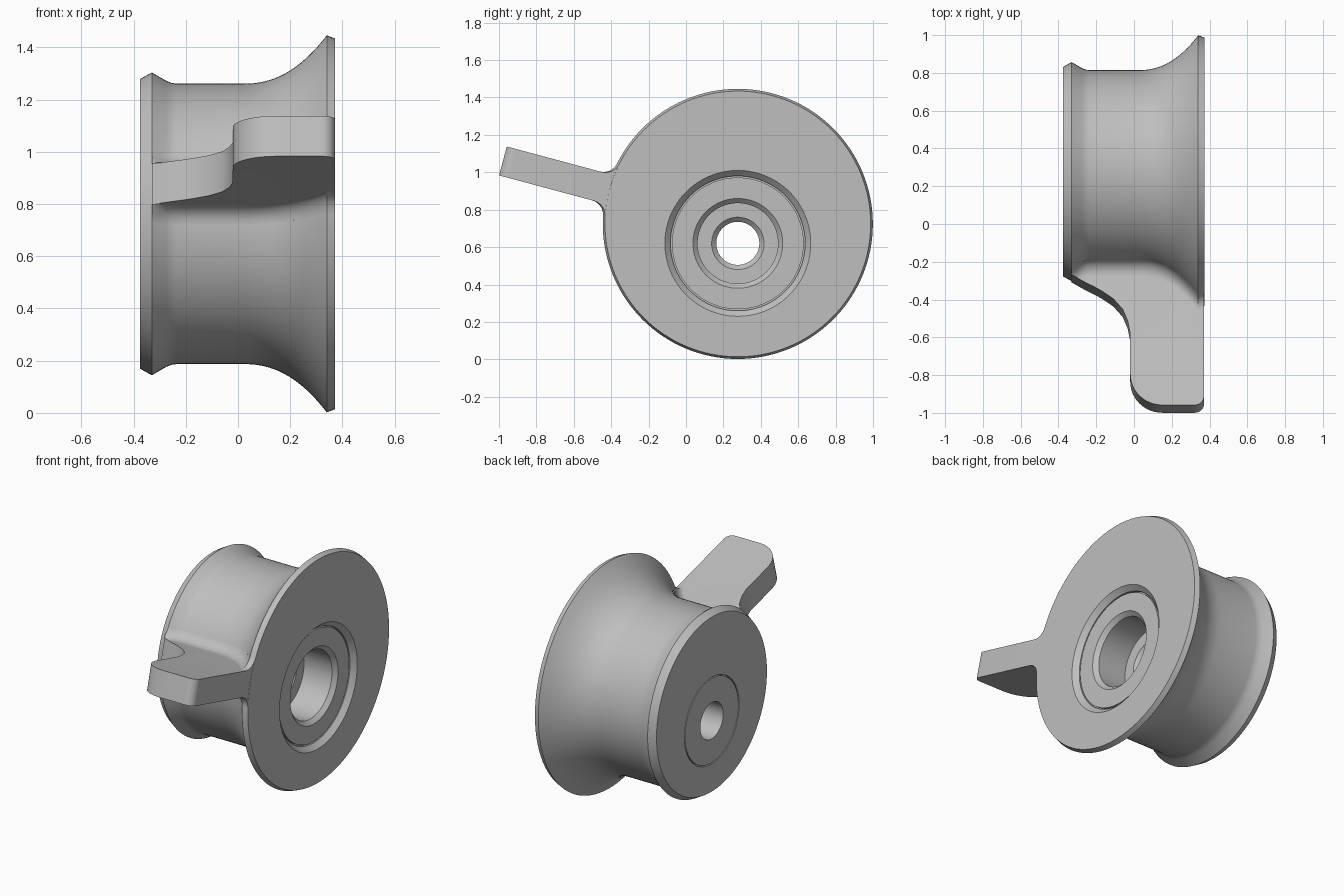
import bpy, bmesh, math

cube = bpy.data.objects.get("Cube")
if cube:
    bpy.data.objects.remove(cube)

HUB_Y, HUB_Z, BORE_Z = 0.277, 0.724, 0.62
BARREL, FLANGE = 0.537, 0.722
SEGMENTS = 128

grey = bpy.data.materials.new("light_grey")
grey.use_nodes = True
grey.diffuse_color = (0.52, 0.52, 0.52, 1)
grey.node_tree.nodes["Principled BSDF"].inputs["Base Color"].default_value = (0.52, 0.52, 0.52, 1)


def loft(name, sections, wrap=False):
    """Skin equal-sized closed sections; wrap joins last to first, otherwise cap."""
    bm = bmesh.new()
    rows = [[bm.verts.new(p) for p in s] for s in sections]
    pairs = list(zip(rows, rows[1:]))
    if wrap:
        pairs.append((rows[-1], rows[0]))
    for a, b in pairs:
        n = len(a)
        for i in range(n):
            j = (i + 1) % n
            bm.faces.new((a[i], a[j], b[j], b[i]))
    if not wrap:
        bm.faces.new(rows[0])
        bm.faces.new(rows[-1])
    bmesh.ops.recalc_face_normals(bm, faces=bm.faces)
    mesh = bpy.data.meshes.new(name)
    bm.to_mesh(mesh)
    bm.free()
    mesh.materials.append(grey)
    obj = bpy.data.objects.new(name, mesh)
    bpy.context.collection.objects.link(obj)
    bpy.ops.object.select_all(action='DESELECT')
    obj.select_set(True)
    bpy.context.view_layer.objects.active = obj
    bpy.ops.object.shade_smooth_by_angle(angle=math.radians(30))
    return obj


# Outer spool profile (x, radius): small rim, barrel, flared flange
outer = [(-0.375, 0.555), (-0.33, 0.58), (-0.275, 0.548), (-0.255, 0.54), (-0.235, BARREL)]
for i in range(17):
    s = i / 16
    outer.append((0.02 + 0.32 * s, BARREL + (FLANGE - BARREL) * s ** 2.25))
outer.append((0.372, 0.71))

# Off-centre bore: chamfered recess, thin groove, deep pocket, through hole, back groove
bore = [(0.372, 0.39), (0.342, 0.36), (0.325, 0.36), (0.325, 0.352), (0.342, 0.352),
        (0.342, 0.24), (0.317, 0.215), (0.12, 0.215), (0.12, 0.14), (0.095, 0.115),
        (-0.375, 0.115), (-0.375, 0.268), (-0.36, 0.268), (-0.36, 0.275), (-0.375, 0.275)]


def ring(x, r, z):
    angles = [2 * math.pi * i / SEGMENTS for i in range(SEGMENTS)]
    return [(x, HUB_Y + r * math.cos(a), z + r * math.sin(a)) for a in angles]


loft("spool", [ring(x, r, HUB_Z) for x, r in outer] + [ring(x, r, BORE_Z) for x, r in bore], wrap=True)


# Lever: tilted radial blade with a fillet that follows the spool surface
TILT = math.radians(15)
HALF, FILLET = 0.08, 0.08


def spool_radius(x):
    for (x0, r0), (x1, r1) in zip(outer, outer[1:]):
        if x0 <= x <= x1:
            return r0 + (r1 - r0) * (x - x0) / (x1 - x0)
    return outer[-1][1]


def place(x, u, t):
    return (x, HUB_Y - u * math.cos(TILT) + t * math.sin(TILT),
            HUB_Z + u * math.sin(TILT) + t * math.cos(TILT))


def lever_section(x, tip):
    r = spool_radius(x)
    ct = HALF + FILLET
    cu = math.sqrt((r + FILLET) ** 2 - ct ** 2)
    start = math.atan2(-ct, -cu)
    end = -math.pi / 2
    half = [(cu * 0.93 * r / (r + FILLET), ct * 0.93 * r / (r + FILLET))]
    for i in range(9):
        a = start + (end - start) * i / 8
        half.append((min(cu + FILLET * math.cos(a), tip), ct + FILLET * math.sin(a)))
    half.append((max(tip, half[-1][0] + 0.0005), HALF))
    return [place(x, u, t) for u, t in half] + [place(x, u, -t) for u, t in reversed(half)]


# Lever outline (x, reach): swept shoulder, then a finger with rounded corners
outline = [(-0.33, 0.585), (-0.30, 0.603), (-0.275, 0.618), (-0.25, 0.632), (-0.21, 0.652),
           (-0.17, 0.675), (-0.11, 0.717), (-0.06, 0.775), (-0.033, 0.84), (-0.0205, 0.905)]


def corner(cx, radius, a0, a1):
    for i in range(13):
        a = math.radians(a0 + (a1 - a0) * i / 12)
        outline.append((cx + radius * math.cos(a), 1.3 - radius + radius * math.sin(a)))


corner(0.15, 0.17, 180, 90)
outline += [(x, 1.3) for x in (0.18, 0.21, 0.24, 0.27, 0.3)]
corner(0.321, 0.05, 90, 0)
loft("lever", [lever_section(x, u) for x, u in outline])
